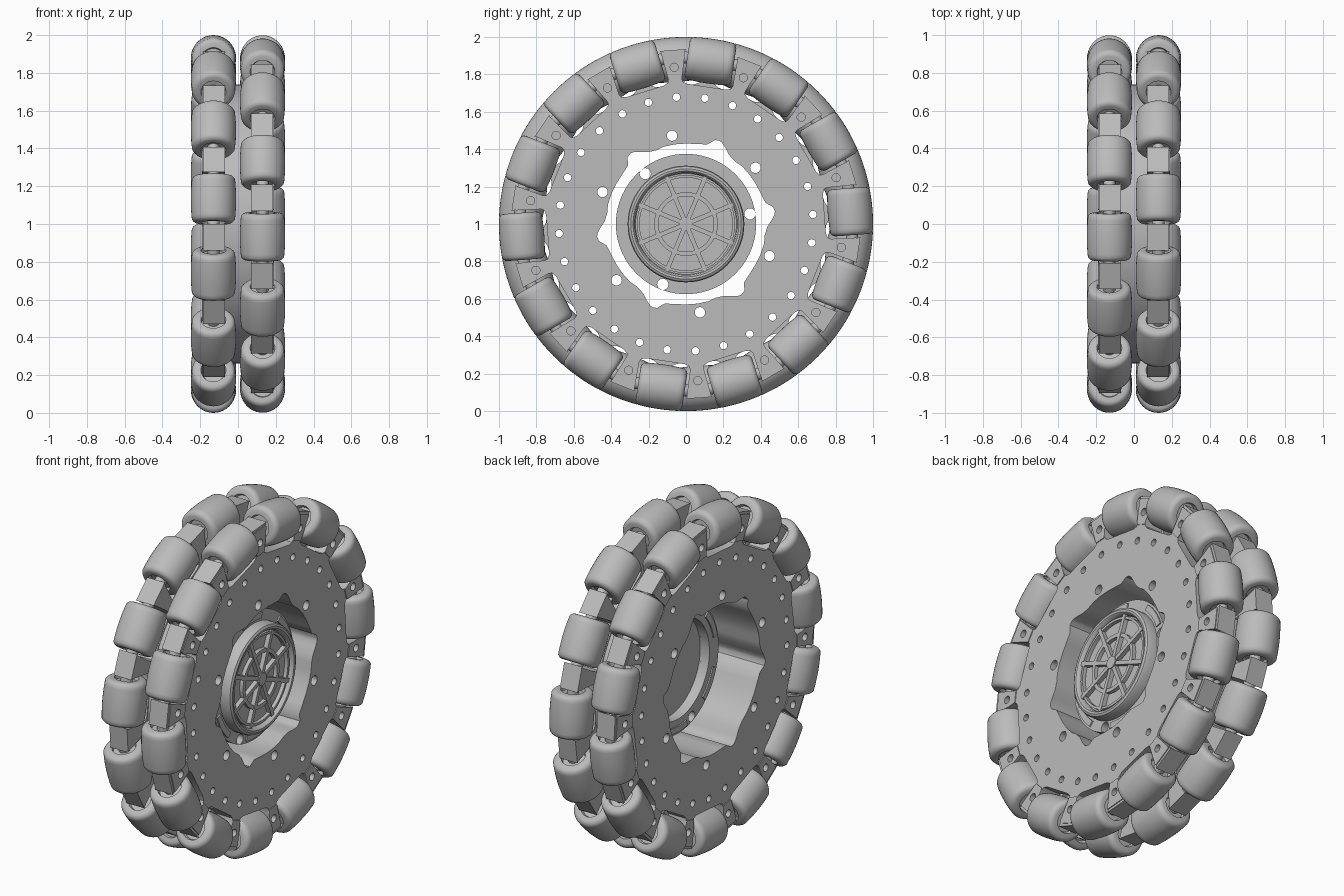
import bpy, bmesh, math
from math import sin, cos, radians, sqrt, pi
from mathutils import Matrix, Vector

if "Cube" in bpy.data.objects:
    bpy.data.objects.remove(bpy.data.objects["Cube"], do_unlink=True)

N = 14                    # rollers per row
STEP = 360 / N
START = 4.3               # angle of the first roller in the +x row
ROW_X = 0.13
# local x, y, z -> world y, z, x, lifted to the wheel centre
WHEEL = Matrix(((0, 0, 1, 0), (1, 0, 0, 0), (0, 1, 0, 1), (0, 0, 0, 1)))

grey = bpy.data.materials.new("plain grey")
grey.use_nodes = True
grey.diffuse_color = (0.5, 0.5, 0.5, 1)
grey.node_tree.nodes["Principled BSDF"].inputs["Base Color"].default_value = (0.5, 0.5, 0.5, 1)


def add(name, mesh, angle=35):
    mesh.materials.clear()
    mesh.materials.append(grey)
    mesh.shade_smooth()
    mesh.set_sharp_from_angle(angle=radians(angle))
    obj = bpy.data.objects.new(name, mesh)
    bpy.context.collection.objects.link(obj)
    return obj


def polar(r, deg):
    return (r * cos(radians(deg)), r * sin(radians(deg)))


def circle(r, cx=0, cy=0, n=20):
    return [(cx + r * cos(2 * pi * i / n), cy + r * sin(2 * pi * i / n)) for i in range(n)]


def hole_ring(r, radius, start, count):
    return [circle(r, *polar(radius, start + 360 * i / count)) for i in range(count)]


def turn(pts, deg):
    c, s = cos(radians(deg)), sin(radians(deg))
    return [(c * u - s * t, s * u + c * t) for u, t in pts]


def plate(name, outlines, x0, x1):
    """Flat part with holes, cut from closed outlines and extruded along the axle."""
    curve = bpy.data.curves.new(name, "CURVE")
    curve.dimensions, curve.fill_mode = "2D", "BOTH"
    curve.extrude = (x1 - x0) / 2
    for pts in outlines:
        spline = curve.splines.new("POLY")
        spline.points.add(len(pts) - 1)
        for p, (u, v) in zip(spline.points, pts):
            p.co = (u, v, 0, 1)
        spline.use_cyclic_u = True
    temp = bpy.data.objects.new("temp", curve)
    bpy.context.collection.objects.link(temp)
    mesh = bpy.data.meshes.new_from_object(temp.evaluated_get(bpy.context.evaluated_depsgraph_get()))
    bpy.data.objects.remove(temp)
    mesh.transform(WHEEL @ Matrix.Translation((0, 0, (x0 + x1) / 2)))
    mesh.name = name
    return add(name, mesh)


def lathe(name, profile, steps=64, closed=False):
    """Turn (radius, height) points about local z."""
    bm = bmesh.new()
    vs = [bm.verts.new((r, 0, h)) for r, h in profile]
    edges = [bm.edges.new(pair) for pair in zip(vs, vs[1:])]
    if closed:
        edges.append(bm.edges.new((vs[-1], vs[0])))
    bmesh.ops.spin(bm, geom=vs + edges, cent=(0, 0, 0), axis=(0, 0, 1),
                   angle=2 * pi, steps=steps, use_duplicate=False)
    bmesh.ops.remove_doubles(bm, verts=bm.verts, dist=1e-5)
    bmesh.ops.recalc_face_normals(bm, faces=bm.faces)
    mesh = bpy.data.meshes.new(name)
    bm.to_mesh(mesh)
    bm.free()
    return mesh


# Scalloped centre opening: six lobes
lobe = [(0, 0.48), (3, 0.475), (7, 0.44), (14, 0.432), (22, 0.43), (30, 0.43),
        (38, 0.43), (44, 0.425), (50, 0.435), (55, 0.46), (58, 0.475)]
opening = [polar(r, 8 + 60 * k + a) for k in range(6) for a, r in lobe]
bolt_holes = hole_ring(0.02, 0.68, START, 2 * N) + hole_ring(0.028, 0.478, 39, 6)

# Plate outline in one roller's frame: notch floor, fillets, then the lug side
notch = [(0.925, -0.138), (0.915, -0.142), (0.775, -0.142), (0.75, -0.13), (0.742, -0.105),
         (0.742, 0.105), (0.75, 0.13), (0.775, 0.142), (0.915, 0.142), (0.925, 0.138)]
pad = [(0.77, -0.033), (0.775, -0.036), (0.91, -0.063), (0.918, -0.058),
       (0.918, 0.058), (0.91, 0.063), (0.775, 0.036), (0.77, 0.033)]

# Drum core between the two rows
plate("drum_core", [circle(0.738, n=112), opening] + bolt_holes, -0.07, 0.07)

for side, label in ((1, "left"), (-1, "right")):
    start = START if side > 0 else START + STEP / 2
    gap = start + STEP / 2
    outline = [p for k in range(N) for p in turn(notch, start + k * STEP)]
    lug_holes = hole_ring(0.022, 0.84, gap, N)

    def span(a, b):
        return sorted((side * a, side * b))

    # Side plate in two layers so the lug holes are blind
    plate(label + "_side_plate", [outline, opening] + bolt_holes, *span(0.07, 0.16))
    plate(label + "_face_plate", [outline, opening] + bolt_holes + lug_holes, *span(0.16, 0.185))
    pads = [turn(pad, gap + k * STEP) for k in range(N)]
    plate(label + "_lug_pads", pads + lug_holes, *span(0.185, 0.19))

    # Barrel rollers whose crown follows the rim
    half = 0.126
    crown = [(sqrt(1 - t * t) - 0.88, t) for t in [half * 0.86 * i / 6 for i in range(-6, 7)]]
    end = [(0.03, half - 0.02), (0.06, half - 0.02), (0.066, half), (0.09, half),
           (0.1, half - 0.003), (0.107, half - 0.009)]
    profile = [(r, -t) for r, t in end] + crown + [(r, t) for r, t in reversed(end)]
    roller = lathe("roller", profile, 40)
    axle = lathe("axle", [(0, -0.16), (0.032, -0.16), (0.032, 0.16), (0, 0.16)], 20)
    for k in range(N):
        a = radians(start + k * STEP)
        place = (WHEEL @ Matrix.Rotation(a, 4, "Z") @ Matrix.Translation((0.88, 0, side * ROW_X))
                 @ Matrix.Rotation(-pi / 2, 4, "X"))
        for part in (roller, axle):
            obj = add(f"{label}_{part.name.split('.')[0]}_{k + 1}", part)
            obj.matrix_world = place

# Hub flange with three bolt holes
plate("hub_flange", [circle(0.375, n=72), circle(0.29, n=72)] + hole_ring(0.03, 0.346, 9, 3), 0.05, 0.1)


def arc_slot(mid, width):
    steps = [mid + width * (i / 8 - 0.5) for i in range(9)]
    return [polar(0.362, a) for a in steps] + [polar(0.328, a) for a in reversed(steps)]


# Raised arc pads on both faces of the flange
arcs = [arc_slot(33 + 60 * k, 30) for k in range(6)]
plate("flange_front_arcs", arcs, 0.1, 0.108)
plate("flange_back_arcs", arcs, 0.042, 0.05)

# Hub cap with a rounded rim and recessed face
cap = lathe("hub_cap", [(0, 0.11), (0.29, 0.11), (0.29, 0.1), (0.312, 0.1), (0.312, 0.15),
                        (0.307, 0.163), (0.295, 0.17), (0.283, 0.168), (0.274, 0.158),
                        (0.27, 0.13), (0, 0.13)])
cap.transform(WHEEL)
add("hub_cap", cap)

# Cap grille: rings, spokes and centre boss
for name, inner, outer in (("grille_outer_ring", 0.248, 0.262), ("grille_inner_ring", 0.148, 0.17)):
    plate(name, [circle(outer, n=64), circle(inner, n=64)], 0.13, 0.152)
bar = [(0.03, -0.012), (0.275, -0.012), (0.275, 0.012), (0.03, 0.012)]
for k in range(8):
    plate(f"grille_spoke_{k + 1}", [turn(bar, 22.5 + 45 * k)], 0.13, 0.156)
plate("centre_boss", [circle(0.036, n=24)], 0.13, 0.162)
